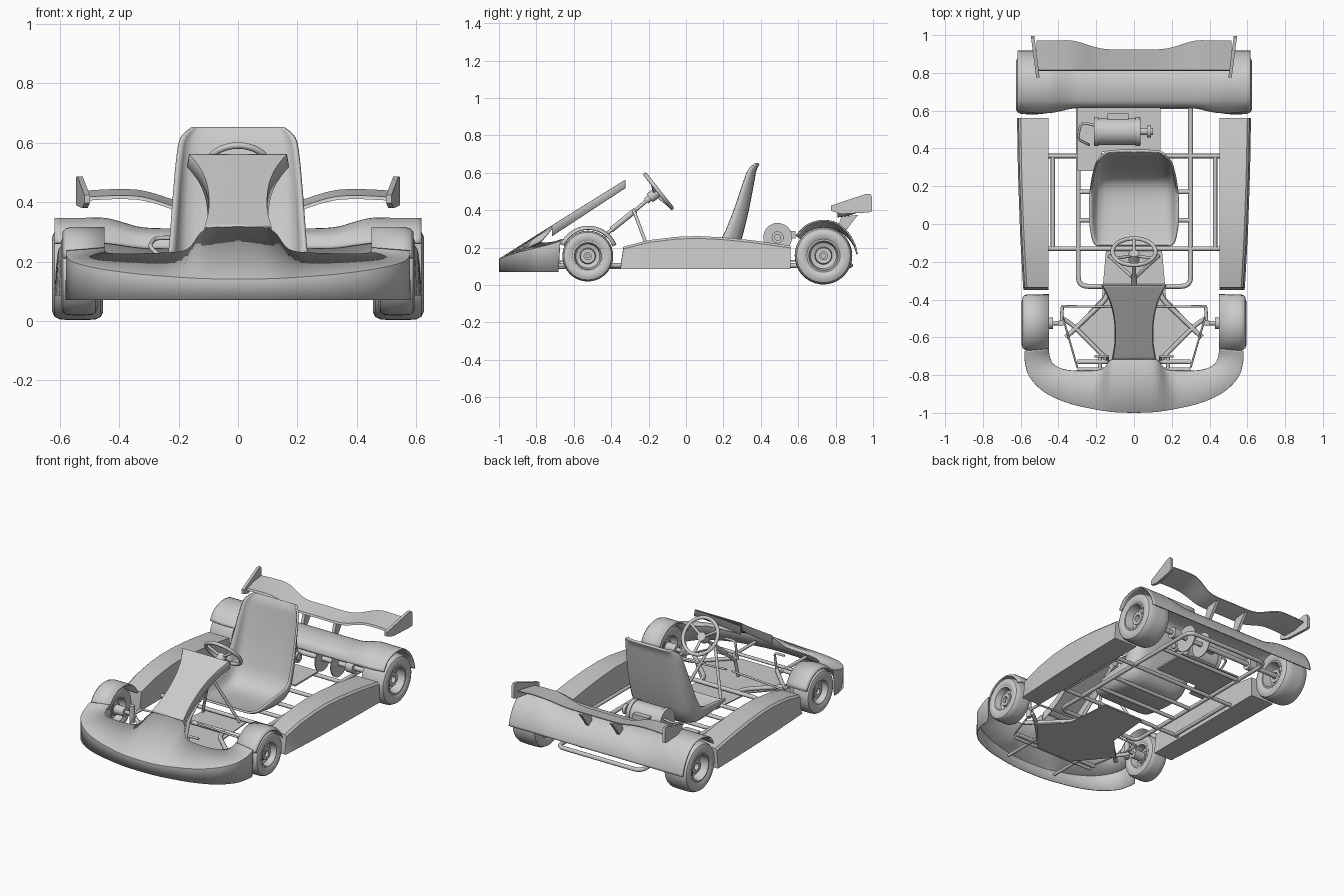
import bpy, bmesh, math
from mathutils import Vector as V

if "Cube" in bpy.data.objects:
    bpy.data.objects.remove(bpy.data.objects["Cube"])

def finish(ob, mirror=False, thick=0, angle=35):
    bpy.ops.object.select_all(action='DESELECT')
    ob.select_set(True)
    bpy.context.view_layer.objects.active = ob
    if ob.type == 'CURVE':
        bpy.ops.object.convert(target='MESH')
        ob = bpy.context.view_layer.objects.active
    bpy.ops.object.shade_smooth_by_angle(angle=math.radians(angle))
    if mirror:
        ob.modifiers.new("mirror", 'MIRROR')
    if thick:
        s = ob.modifiers.new("shell", 'SOLIDIFY')
        s.thickness, s.offset = thick, 0
    return ob

def smooth(rows, n=5):
    """Catmull-Rom resampling from row to row."""
    out = []
    for i in range(len(rows) - 1):
        q = [rows[max(i - 1, 0)], rows[i], rows[i + 1], rows[min(i + 2, len(rows) - 1)]]
        for k in range(n):
            t = k / n
            out.append([0.5 * (2 * b + (c - a) * t + (2 * a - 5 * b + 4 * c - d) * t * t
                               + (3 * b - a - 3 * c + d) * t ** 3)
                        for a, b, c, d in zip(*[[V(p) for p in r] for r in q])])
    return out + [[V(p) for p in rows[-1]]]

def loft(name, rows, ring=False, loop=False, caps=False, **kw):
    """Skin rows of points; ring closes each row, loop joins last row to first."""
    bm = bmesh.new()
    g = [[bm.verts.new(p) for p in r] for r in rows]
    n, m = len(g), len(g[0])
    for i in range(n if loop else n - 1):
        for j in range(m if ring else m - 1):
            a, b = g[i], g[(i + 1) % n]
            bm.faces.new((a[j], a[(j + 1) % m], b[(j + 1) % m], b[j]))
    if caps:
        bm.faces.new(g[0])
        bm.faces.new(g[-1])
    bmesh.ops.recalc_face_normals(bm, faces=bm.faces)
    me = bpy.data.meshes.new(name)
    bm.to_mesh(me)
    ob = bpy.data.objects.new(name, me)
    bpy.context.collection.objects.link(ob)
    return finish(ob, **kw)

def plate(name, outline, offset, **kw):
    """Flat outline pushed along an offset vector."""
    a = [V(p) for p in outline]
    return loft(name, [a, [p + V(offset) for p in a]], ring=True, caps=True, **kw)

def tube(name, pts, r, bend=0, cyclic=False, mirror=False, res=4):
    pts = [V(p) for p in pts]
    if bend:
        path = [pts[0]]
        for a, b, c in zip(pts, pts[1:], pts[2:]):
            p, q = b + (a - b).normalized() * bend, b + (c - b).normalized() * bend
            path += [p * (1 - t) ** 2 + b * 2 * t * (1 - t) + q * t * t for t in (0, .25, .5, .75, 1)]
        pts = path + [pts[-1]]
    cu = bpy.data.curves.new(name, 'CURVE')
    cu.dimensions, cu.bevel_depth, cu.bevel_resolution, cu.use_fill_caps = '3D', r, res, True
    sp = cu.splines.new('POLY')
    sp.points.add(len(pts) - 1)
    for s, p in zip(sp.points, pts):
        s.co = (*p, 1)
    sp.use_cyclic_u = cyclic
    ob = bpy.data.objects.new(name, cu)
    bpy.context.collection.objects.link(ob)
    return finish(ob, mirror)

def lathe(name, profile, cy, cz, mirror=True, n=40):
    rows = [[(x, cy + r * math.cos(a), cz + r * math.sin(a)) for x, r in profile]
            for a in (2 * math.pi * k / n for k in range(n))]
    return loft(name, rows, ring=True, loop=True, mirror=mirror)

# wheels: tyre and dished rim
def wheel(tag, cx, cy, cz, w, R, rim):
    h, s = w / 2, R - rim
    arc = [(-.86, 0), (-1, .25), (-1, .6), (-.9, .85), (-.7, .97), (-.35, 1), (.35, 1),
           (.7, .97), (.9, .85), (1, .6), (1, .25), (.86, 0)]
    lathe(tag + "_tyre", [(cx + x * h, rim + r * s) for x, r in arc], cy, cz)
    lathe(tag + "_rim", [(cx + x * h, rim * r) for x, r in
          [(-.9, 1.04), (.9, 1.04), (.92, .93), (.3, .82), (.2, .55), (.6, .5), (.6, .25),
           (-.6, .25), (-.6, .5), (-.1, .55), (-.2, .82), (-.92, .93)]], cy, cz)
wheel("front", .535, -.525, .155, .122, .136, .078)
wheel("rear", .54, .735, .157, .172, .154, .085)

# nose: wall and sloped top sweeping round the front
outer = [(.577, -.672, .235), (.575, -.73, .215), (.55, -.81, .195), (.47, -.89, .175),
         (.35, -.945, .158), (.22, -.976, .147), (.11, -.993, .141), (0, -.997, .14)]
inner = [(.45, -.66, .245), (.445, -.705, .23), (.42, -.748, .225), (.36, -.772, .225),
         (.26, -.778, .227), (.17, -.768, .24), (.112, -.715, .305), (0, -.715, .317)]
rows = [[(x, y - (.01 if i == 0 else 0), .07), (x, y, z), p]
        for i, ((x, y, z), p) in enumerate(zip(outer, inner))]
loft("nose", smooth(rows), mirror=True, thick=.006)

# front panel rising towards the steering wheel, with side skirts
rows = [[(w, y, .235 + (y + .74) * .66 + .01), (w * .96, y, .14 + (y + 1) * .622), (0, y, .14 + (y + 1) * .622)]
        for y, w in [(-.717, .115), (-.64, .102), (-.56, .1), (-.48, .108), (-.41, .127), (-.36, .15), (-.325, .17)]]
loft("front_panel", smooth(rows, 4), mirror=True, thick=.006)

# front fenders
rows = []
for k in range(19):
    a = math.radians(157 - k * 7.5)
    c, s = math.cos(a), math.sin(a)
    rows.append([(x, -.522 + r * c, .155 + r * s) for x, r in [(.45, .158), (.56, .158), (.578, .153), (.588, .143)]])
loft("front_fender", rows, mirror=True, thick=.008)

# rear bodywork over both rear wheels
prof = [(.59, .262), (.635, .312), (.69, .337), (.75, .343), (.81, .328), (.865, .28), (.9, .22), (.915, .165)]
rows = [[V((x, max(y, y0) if y < .62 else y, .165 + (z - .165) * s)) for y, z in prof]
        for x, s, y0 in [(0, .8, .618), (.2, .8, .618), (.32, .82, .615), (.39, .92, .6), (.45, 1, .585), (.53, 1, .59), (.618, 1, .6)]]
cols = smooth([list(c) for c in zip(*smooth(rows, 4))], 3)
loft("rear_bodywork", cols, mirror=True, thick=.008)

# side pods
rows = []
for y, z, w in [(-.35, .1, .585), (-.335, .205, .587), (-.2, .24, .595), (-.05, .258, .603), (.06, .262, .607),
                (.2, .255, .612), (.35, .24, .616), (.48, .222, .618), (.56, .21, .62)]:
    rows.append([(.453, y, .085), (.453, y, z), (w - .02, y, z), (w - .008, y, z - .012), (w, y, .085)])
loft("side_pod", rows, ring=True, caps=True, mirror=True)

# seat: U-shaped section swept along base and back
rows = []
for y, z, w, d, a in [(-.115, .15, .19, .015, 90), (-.09, .14, .215, .035, 92), (.02, .12, .232, .085, 95),
                      (.14, .11, .232, .11, 100), (.22, .13, .23, .115, 125), (.27, .19, .228, .1, 150),
                      (.298, .27, .224, .088, 168), (.33, .4, .215, .07, 170), (.357, .54, .203, .05, 170),
                      (.37, .61, .19, .035, 170), (.388, .65, .155, .015, 170)]:
    c, s = math.cos(math.radians(a)), math.sin(math.radians(a))
    rows.append([(w * f, y + d * h * c, z + d * h * s)
                 for f, h in [(0, 0), (.4, 0), (.66, .03), (.8, .13), (.89, .32), (.94, .6), (1, 1)]])
loft("seat", smooth(rows, 4), mirror=True, thick=.012, angle=50)

# rear wing, end plates and supports
rows = []
for x, z, b in [(0, .362, .925), (.13, .362, .925), (.2, .37, .935), (.28, .395, .96), (.34, .408, .972), (.42, .41, .972), (.515, .405, .972)]:
    rows.append([(x, .81, z), (x, .815, z + .012), (x, (b + .81) / 2, z + .022), (x, b, z + .034),
                 (x, b, z + .028), (x, (b + .81) / 2, z + .008)])
loft("rear_wing", smooth(rows, 4), ring=True, mirror=True)
plate("wing_end_plate", [(.5 + (y - .78) * .13, y, z) for y, z in
      [(.775, .425), (.96, .487), (.985, .487), (.995, .47), (.995, .395), (.975, .388), (.83, .38), (.775, .397)]],
      (.018, 0, 0), mirror=True)
plate("wing_support", [(.1, .83, .365), (.1, .92, .375), (.1, .9, .35), (.1, .84, .27), (.1, .8, .27)], (.02, 0, 0), mirror=True)

# tube frame
z = .105
tube("main_frame", [(-.295, .5, z), (-.295, -.33, z), (.3, -.33, z), (.3, .88, z), (-.295, .88, z), (-.295, .5, z)], .013, .05)
for k, (y, w) in enumerate([(.36, .46), (-.13, .46), (.17, .3), (.62, .3), (.02, .3)]):
    tube("cross_tube_%d" % k, [(-w, y, z), (w, y, z)], .012)
tube("side_rail", [(.43, -.13, z), (.43, .36, z)], .011, mirror=True)
tube("front_rail", [(.13, -.33, z), (.15, -.4, z), (.36, -.6, z)], .013, .03, mirror=True)
tube("front_brace", [(.38, -.5, .12), (.33, -.53, z), (.13, -.73, z), (.3, -.73, z)], .012, .03, mirror=True)
tube("nose_mount", [(.18, -.7, z), (.18, -.96, z)], .01, mirror=True)
tube("nose_bar", [(-.3, -.77, z), (.3, -.77, z)], .01)

# floor pan
half = [(.13, -.75), (.31, -.54), (.17, -.39), (.145, -.1)]
plate("floor_pan", [(x, y, .085) for x, y in half] + [(-x, y, .085) for x, y in half[::-1]], (0, 0, .006))

# axles, hubs and steering links
tube("rear_axle", [(-.56, .735, .157), (.56, .735, .157)], .015)
tube("axle_bearing", [(.27, .735, .157), (.32, .735, .157)], .035, mirror=True, res=8)
tube("brake_disc", [(.2, .735, .157), (.207, .735, .157)], .085, res=12)
tube("chain_sprocket", [(.085, .735, .157), (.09, .735, .157)], .08, res=12)
tube("stub_axle", [(.38, -.525, .155), (.56, -.525, .155)], .012, mirror=True)
tube("kingpin", [(.385, -.525, .1), (.385, -.525, .21)], .016, mirror=True)
tube("front_hub", [(.43, -.525, .155), (.5, -.525, .155)], .03, mirror=True, res=8)
tube("steering_arm", [(.385, -.525, .15), (.38, -.44, .15)], .009, mirror=True)
tube("tie_rod", [(.385, -.435, .15), (.02, -.44, .17)], .006, mirror=True)
tube("pedal_rod", [(.375, -.5, .14), (.3, -.76, .12)], .005, mirror=True)
tube("pedal", [(.14, -.72, .1), (.14, -.7, .22), (.21, -.7, .22)], .007, .02, mirror=True)

# steering wheel, spokes, column and struts
c, up, ax = V((0, -.147, .502)), V((0, -.62, .78)), V((0, -.78, -.62))
def on_rim(a, r):
    return c + V((1, 0, 0)) * r * math.cos(a) + up * r * math.sin(a)
tube("steering_wheel", [on_rim(2 * math.pi * k / 40, .114) for k in range(40)], .011, cyclic=True)
for k in range(3):
    tube("wheel_spoke_%d" % k, [c + ax * .025, on_rim(math.pi * (.5 + 2 * k / 3) + math.pi, .112)], .008)
tube("steering_hub", [c + ax * .01, c + ax * .06], .028, res=8)
tube("column_joint", [c + ax * .06, c + ax * .085], .018)
tube("steering_column", [c + ax * .05, (0, -.5, .21), (0, -.53, .1)], .01, .02)
tube("column_sleeve", [(0, -.27, .4), (0, -.4, .295)], .015)
tube("column_strut", [(.01, -.28, .4), (.13, -.17, z)], .009, mirror=True)

# engine with mount plate, shaft, box and cable
tube("engine_body", [(-.205, .49, .255), (.035, .49, .255)], .072, res=12)
for k, x in enumerate((-.2, .02)):
    tube("engine_band_%d" % k, [(x - .012, .49, .255), (x + .012, .49, .255)], .077, res=12)
tube("engine_shaft", [(.03, .49, .255), (.1, .49, .255)], .018)
tube("drive_gear", [(.07, .49, .255), (.09, .49, .255)], .032, res=8)
plate("engine_mount", [(-.3, .28, .125), (-.2, .28, .125), (-.17, .38, .125), (.14, .38, .125), (.14, .62, .125), (-.3, .62, .125)], (0, 0, .01))
plate("engine_foot", [(-.18, .44, .13), (0, .44, .13), (0, .54, .13), (-.18, .54, .13)], (0, 0, .07))
plate("terminal_box", [(-.14, .54, .25), (-.03, .54, .25), (-.03, .585, .25), (-.14, .585, .25)], (0, 0, .04))
tube("engine_cable", [(-.2, .52, .28), (-.28, .54, .28), (-.3, .45, .25), (-.24, .42, .2), (-.24, .42, .13)], .007, .03)
